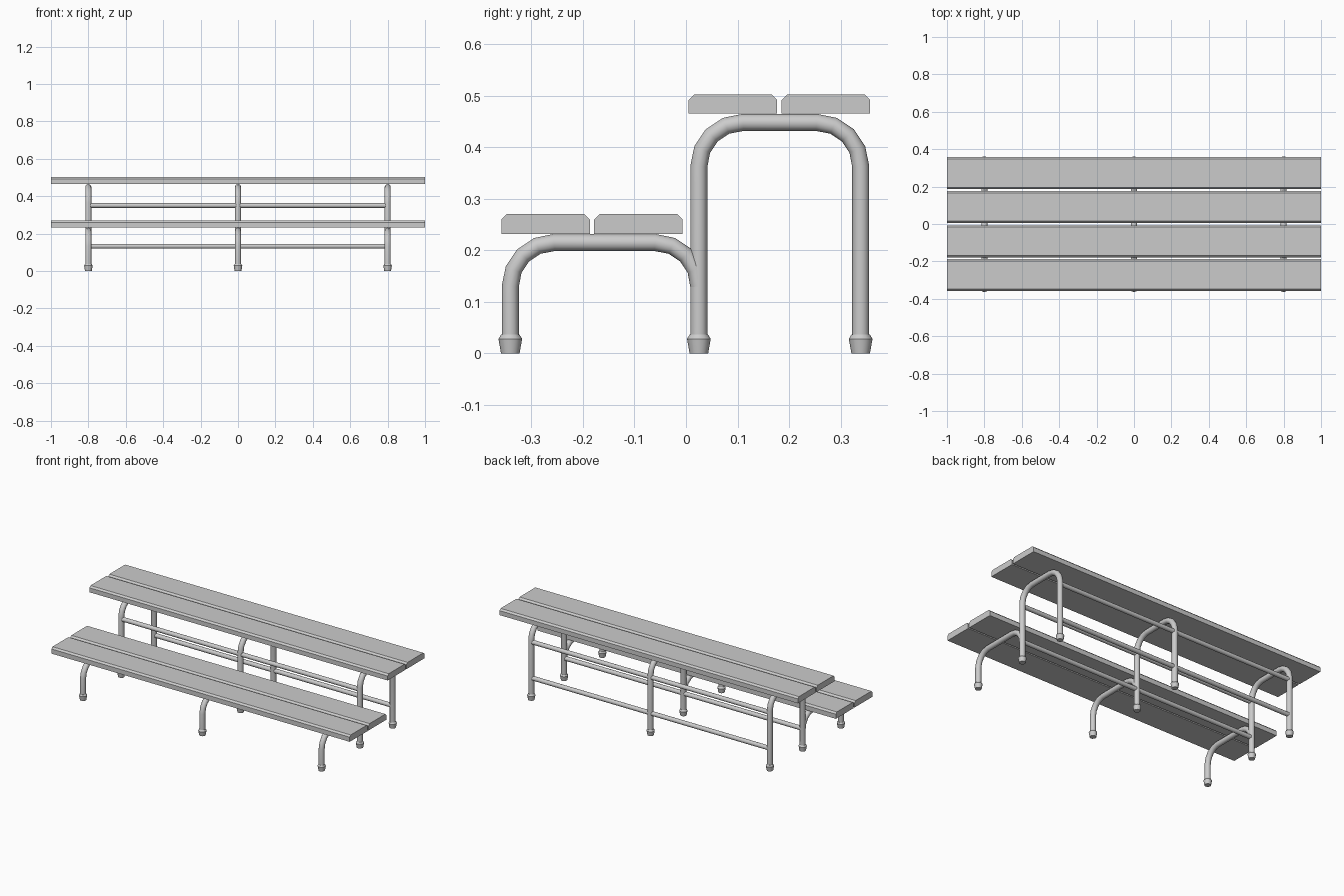
import bpy, bmesh, math
from mathutils import Vector

if "Cube" in bpy.data.objects:
    bpy.data.objects.remove(bpy.data.objects["Cube"])

LEG_X = (-0.8, 0.0, 0.8)
R_TUBE, R_BAR, BEND, SIDES = 0.0165, 0.013, 0.085, 12


def finish(name, bm, smooth=True):
    bmesh.ops.recalc_face_normals(bm, faces=bm.faces)
    me = bpy.data.meshes.new(name)
    bm.to_mesh(me)
    bm.free()
    ob = bpy.data.objects.new(name, me)
    bpy.context.collection.objects.link(ob)
    if smooth:
        bpy.ops.object.select_all(action='DESELECT')
        ob.select_set(True)
        bpy.context.view_layer.objects.active = ob
        bpy.ops.object.shade_smooth_by_angle(angle=math.radians(35))
    return ob


def skin(bm, rings):
    """Bridge successive closed rings of points and cap both ends."""
    rows = [[bm.verts.new(p) for p in ring] for ring in rings]
    n = len(rows[0])
    for a, b in zip(rows, rows[1:]):
        for i in range(n):
            bm.faces.new((a[i], a[(i + 1) % n], b[(i + 1) % n], b[i]))
    bm.faces.new(rows[0])
    bm.faces.new(rows[-1])


def circle(centre, u, v, r):
    return [centre + r * (math.cos(t) * u + math.sin(t) * v)
            for t in (2 * math.pi * i / SIDES for i in range(SIDES))]


def hoop(name, x, y0, y1, top, z0, z1):
    """Bent tube: up at y0, over at height top, down at y1."""
    steps = 4
    path = [(y0, z0)]
    for cy, start in ((y0 + BEND, 180), (y1 - BEND, 90)):
        for i in range(steps + 1):
            a = math.radians(start - 90 * i / steps)
            path.append((cy + BEND * math.cos(a), top - BEND + BEND * math.sin(a)))
    if z1 < path[-1][1] - 0.001:
        path.append((y1, z1))
    pts = [Vector((x, y, z)) for y, z in path]
    side = Vector((1, 0, 0))
    rings = []
    for i, p in enumerate(pts):
        d_in = (p - pts[max(i - 1, 0)]).normalized()
        d_out = (pts[min(i + 1, len(pts) - 1)] - p).normalized()
        rings.append(circle(p, side, (d_in + d_out).normalized().cross(side), R_TUBE))
    bm = bmesh.new()
    skin(bm, rings)
    finish(name, bm)


def foot(name, x, y):
    bm = bmesh.new()
    skin(bm, [circle(Vector((x, y, z)), Vector((1, 0, 0)), Vector((0, 1, 0)), r)
              for z, r in ((0, 0.018), (0.028, 0.023), (0.037, 0.0175))])
    finish(name, bm)


def bar(name, y, z):
    bm = bmesh.new()
    skin(bm, [circle(Vector((x, y, z)), Vector((0, 1, 0)), Vector((0, 0, 1)), R_BAR)
              for x in (-0.8, 0.8)])
    finish(name, bm)


def plank(name, y, z0, z1):
    """Board with chamfered long top edges."""
    h, c = 0.0857, 0.01
    prof = [(-h, z0), (h, z0), (h, z1 - c), (h - c, z1), (c - h, z1), (-h, z1 - c)]
    bm = bmesh.new()
    skin(bm, [[Vector((x, y + a, z)) for a, z in prof] for x in (-1, 1)])
    finish(name, bm, smooth=False)


# Frames: low front hoop, tall rear hoop and rubber feet
for n, x in enumerate(LEG_X, 1):
    hoop(f"low_frame_{n}", x, -0.341, 0.025, 0.215, 0.03, 0.13)
    hoop(f"tall_frame_{n}", x, 0.025, 0.339, 0.448, 0.03, 0.03)
    for part, y in (("front", -0.341), ("middle", 0.025), ("rear", 0.339)):
        foot(f"{part}_foot_{n}", x, y)

# Long connecting rails
for part, y in (("middle", 0.025), ("rear", 0.339)):
    bar(f"{part}_upper_rail", y, 0.35)
    bar(f"{part}_lower_rail", y, 0.132)

# Seat boards
plank("low_seat_front", -0.2725, 0.232, 0.27)
plank("low_seat_rear", -0.0925, 0.232, 0.27)
plank("high_seat_front", 0.091, 0.465, 0.502)
plank("high_seat_rear", 0.2715, 0.465, 0.502)
